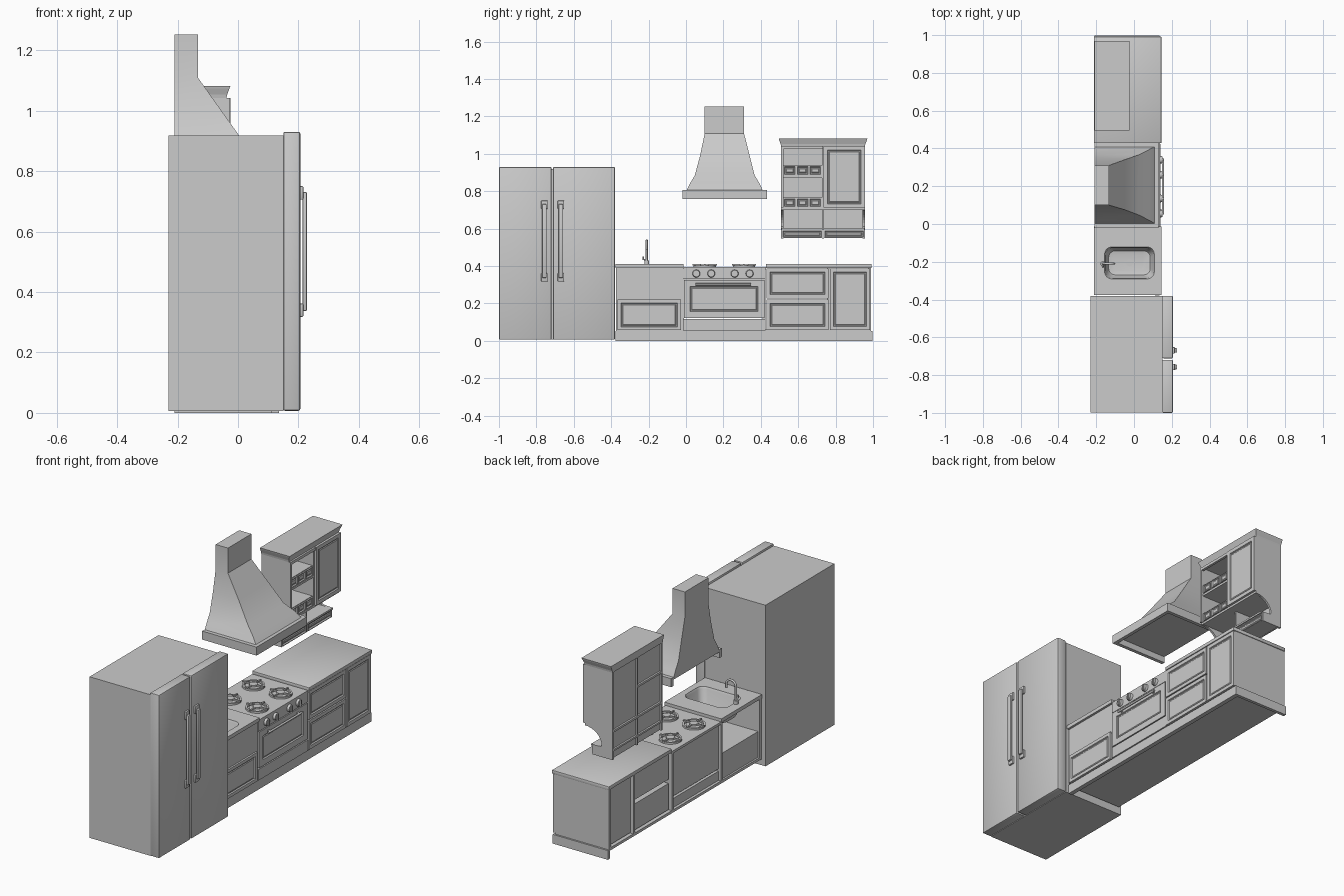
import bpy, bmesh, math
from mathutils import Matrix, Vector

if "Cube" in bpy.data.objects:
    bpy.data.objects.remove(bpy.data.objects["Cube"])


def finish(name, bm, smooth=False):
    bmesh.ops.recalc_face_normals(bm, faces=bm.faces)
    me = bpy.data.meshes.new(name)
    bm.to_mesh(me)
    bm.free()
    ob = bpy.data.objects.new(name, me)
    bpy.context.collection.objects.link(ob)
    if smooth:
        bpy.ops.object.select_all(action='DESELECT')
        ob.select_set(True)
        bpy.context.view_layer.objects.active = ob
        bpy.ops.object.shade_smooth_by_angle(angle=math.radians(35))
    return ob


def box(name, x, y, z, bevel=0, frame=0):
    """Box from ranges; frame insets a sunken panel with raised centre on the +x face."""
    bm = bmesh.new()
    bmesh.ops.create_cube(bm, size=1)
    for v in bm.verts:
        v.co = [r[0] + (c + 0.5) * (r[1] - r[0]) for c, r in zip(v.co, (x, y, z))]
    if bevel:
        bmesh.ops.bevel(bm, geom=bm.edges[:], offset=bevel, segments=2, affect='EDGES', profile=0.5)
    if frame:
        bm.normal_update()
        f = [f for f in bm.faces if f.normal.x > 0.9]
        for t, d in ((frame, 0), (0.004, -0.007), (0.006, 0), (0.006, 0.003)):
            bmesh.ops.inset_individual(bm, faces=f, thickness=t, depth=d)
    return finish(name, bm, bool(bevel))


def cylinder(name, c, r, depth, axis='Z', r2=None, n=24):
    bm = bmesh.new()
    bmesh.ops.create_cone(bm, cap_ends=True, segments=n, radius1=r, radius2=r if r2 is None else r2, depth=depth)
    rot = Matrix.Rotation(math.pi / 2, 4, 'Y') if axis == 'X' else Matrix()
    bmesh.ops.transform(bm, matrix=Matrix.Translation(c) @ rot, verts=bm.verts)
    return finish(name, bm, True)


def loft(name, rings, smooth=False, cap_first=True, cap_last=True):
    bm = bmesh.new()
    vs = [[bm.verts.new(p) for p in r] for r in rings]
    n = len(vs[0])
    for a, b in zip(vs, vs[1:]):
        for i in range(n):
            bm.faces.new((a[i], a[(i + 1) % n], b[(i + 1) % n], b[i]))
    if cap_first:
        bm.faces.new(vs[0])
    if cap_last:
        bm.faces.new(vs[-1])
    return finish(name, bm, smooth)


def rect(x0, x1, y0, y1, z):
    return [(x0, y0, z), (x1, y0, z), (x1, y1, z), (x0, y1, z)]


def rounded(cx, cy, hx, hy, r, z):
    pts = []
    for k, (sx, sy) in enumerate(((1, 1), (-1, 1), (-1, -1), (1, -1))):
        for i in range(7):
            a = math.pi / 2 * (k + i / 6)
            pts.append((cx + sx * (hx - r) + r * math.cos(a), cy + sy * (hy - r) + r * math.sin(a), z))
    return pts


def tube(name, pts, r):
    cu = bpy.data.curves.new(name, 'CURVE')
    cu.dimensions = '3D'
    cu.bevel_depth, cu.bevel_resolution, cu.use_fill_caps = r, 3, True
    s = cu.splines.new('POLY')
    s.points.add(len(pts) - 1)
    for p, q in zip(s.points, pts):
        p.co = (*q, 1)
    ob = bpy.data.objects.new(name, cu)
    bpy.context.collection.objects.link(ob)


# Fridge
box("fridge_body", (-0.23, 0.15), (-0.998, -0.382), (0.007, 0.918))
for n, y, h in (("left", (-1, -0.719), -0.757), ("right", (-0.711, -0.38), -0.669)):
    box(f"fridge_door_{n}", (0.15, 0.206), y, (0.007, 0.93), bevel=0.006)
    box(f"fridge_handle_{n}", (0.214, 0.228), (h - 0.012, h + 0.012), (0.337, 0.731), bevel=0.004)
    for z in (0.318, 0.706):
        box(f"fridge_handle_mount_{n}", (0.2, 0.216), (h - 0.017, h + 0.017), (z, z + 0.044), bevel=0.003)

# Base carcass: dividers, floor and kick boards
for y in (-0.375, -0.028, 0.41, 0.755, 0.972):
    box("base_divider", (-0.21, 0.128), (y, y + 0.016), (0.05, 0.39))
box("base_floor", (-0.21, 0.128), (-0.375, 0.988), (0.045, 0.06))
box("kick_front", (0.11, 0.135), (-0.378, 0.998), (0, 0.052))
box("kick_end", (-0.21, 0.135), (0.98, 0.998), (0, 0.052))

# Sink cabinet
box("sink_drawer_box", (-0.2, 0.128), (-0.36, -0.028), (0.06, 0.205))
box("sink_drawer_front", (0.125, 0.142), (-0.367, -0.028), (0.057, 0.221), frame=0.026)
box("sink_apron", (0.11, 0.132), (-0.375, -0.015), (0.215, 0.392))

# Drawer and door cabinets
for n, y, z in (("lower_drawer", (0.43, 0.763), (0.057, 0.221)), ("upper_drawer", (0.43, 0.763), (0.228, 0.388)),
                ("base_door", (0.769, 0.985), (0.057, 0.388))):
    box(n + "_body", (-0.195, 0.128), (y[0] + 0.004, y[1] - 0.004), (z[0] + 0.008, z[1] - 0.008))
    box(n + "_front", (0.125, 0.142), y, z, frame=0.028)
box("right_countertop", (-0.212, 0.145), (0.428, 0.992), (0.39, 0.411), bevel=0.003)

# Sink countertop with basin
top = box("sink_countertop", (-0.212, 0.145), (-0.376, -0.014), (0.39, 0.411))
C = (-0.024, -0.206)
cut = loft("sink_cutter", [rounded(*C, 0.132, 0.085, 0.04, z) for z in (0.37, 0.43)])
cut.hide_render = True
m = top.modifiers.new("hole", 'BOOLEAN')
m.object, m.solver = cut, 'EXACT'
bpy.context.view_layer.objects.active = top
bpy.ops.object.modifier_apply(modifier="hole")
bpy.data.objects.remove(cut)
basin = [(0.132, 0.085, 0.04, 0.41), (0.127, 0.08, 0.038, 0.40), (0.118, 0.071, 0.036, 0.325),
         (0.11, 0.063, 0.033, 0.312), (0.09, 0.045, 0.025, 0.308)]
loft("sink_basin", [rounded(*C, *b) for b in basin], True, cap_first=False)
cylinder("sink_drain", (*C, 0.309), 0.018, 0.004)

# Faucet
cylinder("faucet_base", (-0.165, -0.21, 0.42), 0.013, 0.022)
arc = [(-0.135 - 0.03 * math.cos(a), -0.21, 0.506 + 0.03 * math.sin(a))
       for a in [math.pi * i / 12 for i in range(13)]]
tube("faucet_spout", [(-0.165, -0.21, 0.41)] + arc + [(-0.105, -0.21, 0.485)], 0.006)
tube("faucet_lever", [(-0.165, -0.21, 0.432), (-0.165, -0.228, 0.436), (-0.165, -0.228, 0.452)], 0.005)

# Stove
box("stove_body", (-0.195, 0.128), (-0.012, 0.412), (0.125, 0.385))
box("warming_drawer_body", (-0.195, 0.128), (-0.012, 0.412), (0.06, 0.112))
box("stove_top", (-0.21, 0.138), (-0.014, 0.428), (0.38, 0.394))
box("control_panel", (0.125, 0.138), (-0.016, 0.424), (0.33, 0.388))
box("oven_door", (0.125, 0.14), (-0.012, 0.42), (0.123, 0.326), frame=0.048)
box("warming_drawer_front", (0.125, 0.14), (-0.016, 0.424), (0.055, 0.117))
tube("oven_handle", [(0.153, 0.052, 0.303), (0.153, 0.348, 0.303)], 0.006)
for y in (0.07, 0.33):
    box("oven_handle_mount", (0.138, 0.152), (y - 0.006, y + 0.006), (0.298, 0.308))
for y in (0.055, 0.135, 0.26, 0.34):
    cylinder("knob", (0.144, y, 0.36), 0.021, 0.014, 'X', r2=0.018)
    box("knob_grip", (0.148, 0.158), (y - 0.004, y + 0.004), (0.342, 0.378))

# Burners
for x in (-0.12, 0.05):
    for y in (0.1, 0.31):
        cylinder("burner_base", (x, y, 0.397), 0.042, 0.006)
        cylinder("burner_cap", (x, y, 0.403), 0.022, 0.012)
        circ = lambda r, z: [(x + r * math.cos(2 * math.pi * i / 32), y + r * math.sin(2 * math.pi * i / 32), z) for i in range(32)]
        loft("burner_ring", [circ(*p) for p in ((0.05, 0.394), (0.05, 0.404), (0.06, 0.404), (0.06, 0.394))], True, False, False)
        for dx, dy in ((1, 0), (-1, 0), (0, 1), (0, -1)):
            px, py, hx, hy = x + 0.043 * dx, y + 0.043 * dy, 0.022 if dx else 0.004, 0.022 if dy else 0.004
            box("burner_grate", (px - hx, px + hx), (py - hy, py + hy), (0.402, 0.41))

# Range hood: flared body, chimney and three-sided rim
loft("hood_body", [rect(*r) for r in (
    (-0.21, 0.115, 0.0, 0.412, 0.8), (-0.21, 0.08, 0.02, 0.394, 0.84), (-0.21, 0.027, 0.047, 0.367, 0.885),
    (-0.21, -0.05, 0.076, 0.34, 0.993), (-0.21, -0.133, 0.1, 0.31, 1.11), (-0.21, -0.133, 0.1, 0.31, 1.252))], True)
box("hood_rim_front", (0.11, 0.13), (-0.02, 0.432), (0.76, 0.808))
for y in (-0.02, 0.412):
    box("hood_rim_side", (-0.21, 0.13), (y, y + 0.02), (0.76, 0.808))
box("hood_rim_cover", (-0.21, 0.125), (-0.015, 0.427), (0.795, 0.807))

# Wall cabinet: side panels with a scooped lower front
X0, X1 = -0.21, -0.038
prof = [(X0, 0.548), (-0.085, 0.548), (-0.085, 0.602), (-0.135, 0.606)]
prof += [(X1 - 0.105 * math.cos(a), 0.612 + 0.088 * math.sin(a)) for a in [math.pi / 2 * i / 8 for i in range(9)]]
prof += [(X1, 1.045), (X0, 1.045)]
for y in (0.508, 0.945):
    loft("wall_cabinet_side", [[(x, yy, z) for x, z in prof] for yy in (y, y + 0.012)])
loft("crown_moulding", [rect(*r) for r in (
    (X0, -0.038, 0.508, 0.957, 1.042), (X0, -0.036, 0.506, 0.959, 1.053),
    (X0, -0.028, 0.498, 0.968, 1.074), (X0, -0.025, 0.496, 0.97, 1.082))])
box("wall_cabinet_back", (-0.2, -0.192), (0.515, 0.95), (0.55, 1.045))
box("wall_cabinet_divider", (X0, X1), (0.727, 0.737), (0.705, 1.045))
for z in (0.7, 0.872):
    box("wall_shelf", (X0, X1), (0.515, 0.95 if z < 0.8 else 0.73), (z, z + 0.012))
box("wall_cabinet_door", (X1 - 0.004, -0.025), (0.736, 0.957), (0.712, 1.042), frame=0.03)
box("open_shelf_frame", (X1 - 0.004, -0.028), (0.508, 0.522), (0.712, 1.042))
box("open_shelf_top", (X1 - 0.004, -0.028), (0.508, 0.732), (1.026, 1.042))

# Small spice drawers on both shelves
for z in (0.712, 0.884):
    box("spice_drawer_box", (-0.2, -0.044), (0.52, 0.728), (z, z + 0.054))
    for i in range(3):
        y = 0.524 + i * 0.068
        box("spice_drawer_front", (-0.046, -0.036), (y, y + 0.062), (z + 0.004, z + 0.05), frame=0.004)

# Low shelf with shallow drawers below the niche
box("low_shelf", (X0, -0.075), (0.51, 0.955), (0.594, 0.604))
for y in (0.514, 0.738):
    box("low_drawer", (-0.2, -0.08), (y, y + 0.214), (0.551, 0.592), frame=0.006)
box("low_drawer_divider", (X0, -0.085), (0.728, 0.738), (0.548, 0.705))
